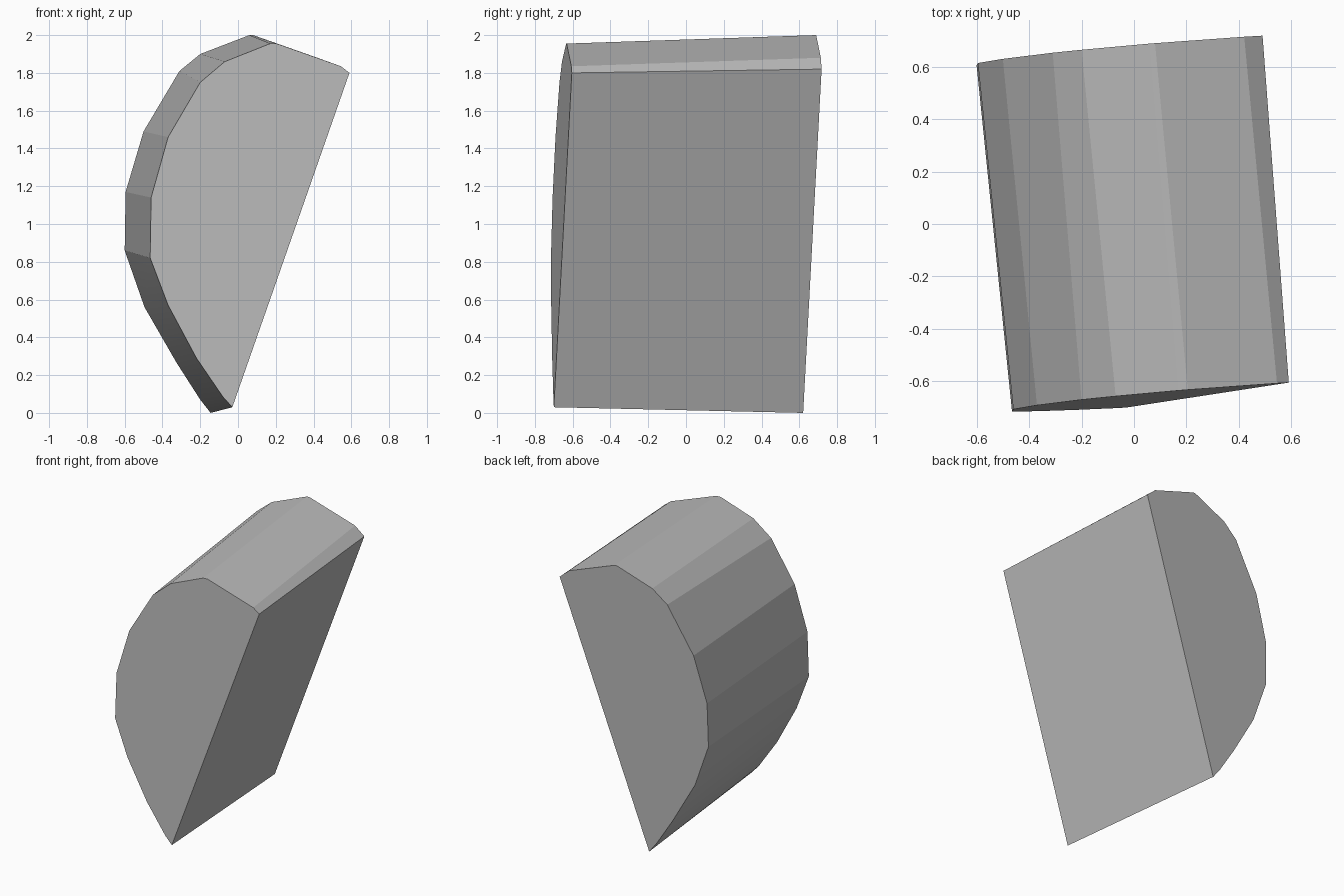
import bpy, math

if "Cube" in bpy.data.objects:
    bpy.data.objects.remove(bpy.data.objects["Cube"])

# Single plain grey
grey = bpy.data.materials.new("plain grey")
grey.diffuse_color = (0.5, 0.5, 0.5, 1)
grey.use_nodes = True
grey.node_tree.nodes["Principled BSDF"].inputs["Base Color"].default_value = grey.diffuse_color

# Half-round outline (x, z) at the front end and at the slightly wider back end
front = [(0.59, 1.80), (0.545, 1.835), (0.205, 1.955), (0.17, 1.955), (-0.07, 1.86), (-0.20, 1.75),
         (-0.37, 1.46), (-0.46, 1.14), (-0.465, 0.82), (-0.37, 0.57), (-0.22, 0.29),
         (-0.08, 0.085), (-0.03, 0.03)]
back = [(0.49, 1.82), (0.42, 1.88), (0.08, 2.0), (0.06, 2.0), (-0.20, 1.90), (-0.31, 1.81),
        (-0.50, 1.49), (-0.595, 1.17), (-0.60, 0.86), (-0.495, 0.56), (-0.325, 0.265),
        (-0.20, 0.07), (-0.145, 0.0)]


def end_ring(outline, offset):
    """Place an outline on a tilted end plane."""
    return [(x, offset + 0.081 * x + 0.0254 * z, z) for x, z in outline]


# Tilted half-round block: two end caps, curved side and flat side
n = len(front)
verts = end_ring(front, -0.698) + end_ring(back, 0.632)
faces = [list(range(n))[::-1], list(range(n, 2 * n))]
faces += [[i, (i + 1) % n, n + (i + 1) % n, n + i] for i in range(n)]
mesh = bpy.data.meshes.new("half_round_block")
mesh.from_pydata(verts, [], faces)
mesh.materials.append(grey)
block = bpy.data.objects.new("half_round_block", mesh)
bpy.context.collection.objects.link(block)

# Outward normals, then smooth only the gentle facets
bpy.context.view_layer.objects.active = block
block.select_set(True)
bpy.ops.object.mode_set(mode='EDIT')
bpy.ops.mesh.select_all(action='SELECT')
bpy.ops.mesh.normals_make_consistent(inside=False)
bpy.ops.object.mode_set(mode='OBJECT')
bpy.ops.object.shade_smooth_by_angle(angle=math.radians(12))
